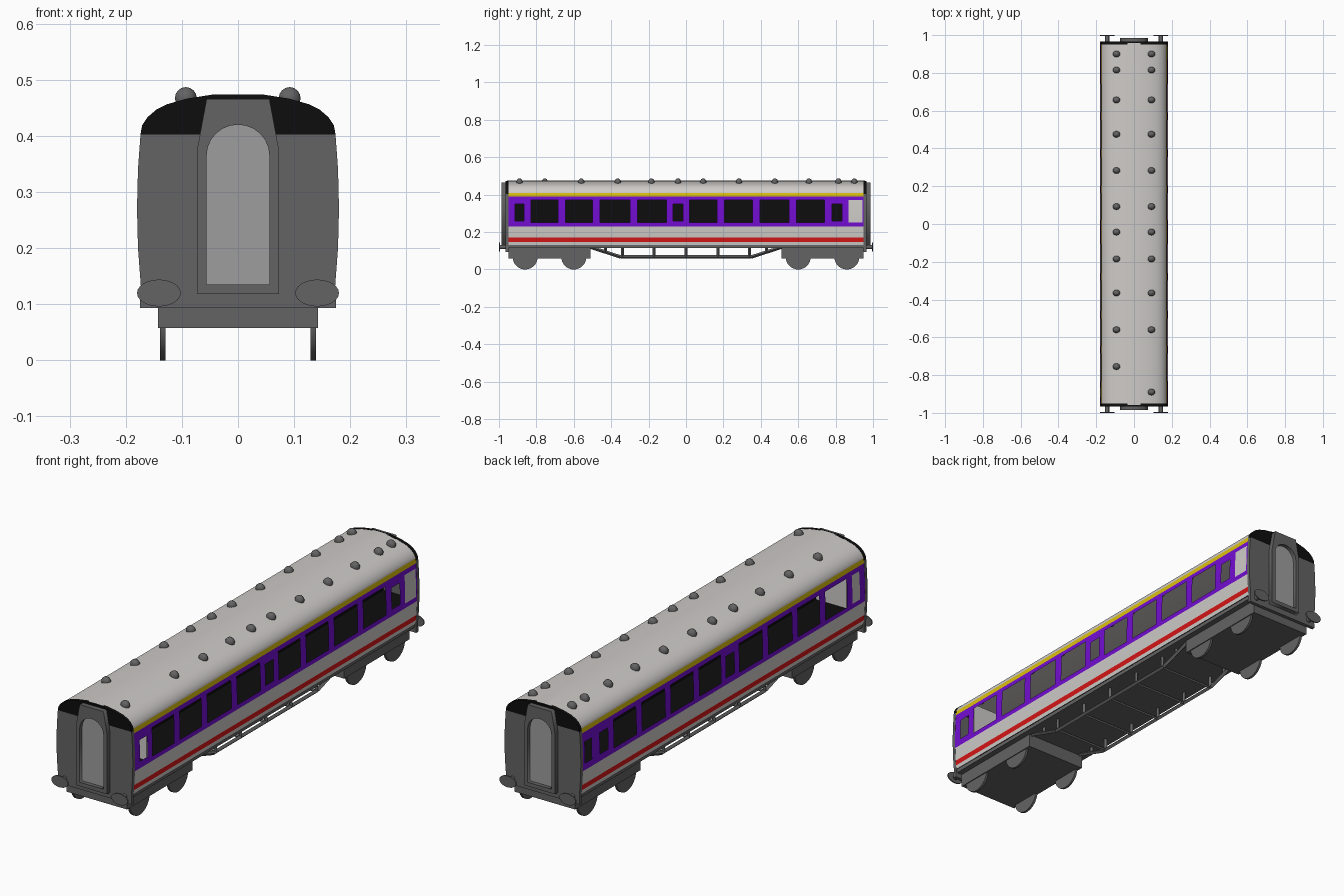
import bpy, bmesh, math
from mathutils import Vector

if "Cube" in bpy.data.objects:
    bpy.data.objects.remove(bpy.data.objects["Cube"])


def mat(name, r, g, b):
    m = bpy.data.materials.new(name)
    m.diffuse_color = (r, g, b, 1)
    m.use_nodes = True
    m.node_tree.nodes["Principled BSDF"].inputs["Base Color"].default_value = m.diffuse_color
    return m


LIGHT = mat("light_grey", .62, .60, .58)
GREY = mat("dark_grey", .125, .125, .125)
DOOR = mat("mid_grey", .34, .34, .34)
BLACK = mat("black", .004, .004, .004)
PURPLE = mat("purple", .17, .004, .64)
RED = mat("red", .68, .008, .008)
YELLOW = mat("yellow", .72, .53, .004)


def finish(name, bm, mats, smooth=False):
    me = bpy.data.meshes.new(name)
    bm.to_mesh(me)
    bm.free()
    ob = bpy.data.objects.new(name, me)
    bpy.context.collection.objects.link(ob)
    for m in mats:
        me.materials.append(m)
    if smooth:
        bpy.ops.object.select_all(action='DESELECT')
        ob.select_set(True)
        bpy.context.view_layer.objects.active = ob
        bpy.ops.object.shade_smooth_by_angle(angle=math.radians(35))
    return ob


def box(name, lo, hi, m):
    bm = bmesh.new()
    bmesh.ops.create_cube(bm, size=1)
    for v in bm.verts:
        v.co = [lo[i] if v.co[i] < 0 else hi[i] for i in range(3)]
    return finish(name, bm, [m])


def rod(name, a, b, m, r, sides=4):
    a, b = Vector(a), Vector(b)
    bm = bmesh.new()
    bmesh.ops.create_cone(bm, cap_ends=True, segments=sides, radius1=r, radius2=r, depth=(b - a).length)
    ob = finish(name, bm, [m], sides > 8)
    ob.location = (a + b) / 2
    ob.rotation_euler = (b - a).to_track_quat('Z', 'Y').to_euler()
    return ob


def outline(name, loops, y0, y1, m):
    """Filled x-z outline (inner loops become holes) given depth along y."""
    cu = bpy.data.curves.new(name, 'CURVE')
    cu.dimensions, cu.fill_mode, cu.extrude = '2D', 'BOTH', abs(y1 - y0) / 2
    for pts in loops:
        s = cu.splines.new('POLY')
        s.points.add(len(pts) - 1)
        for p, (x, z) in zip(s.points, pts):
            p.co = (x, z, 0, 1)
        s.use_cyclic_u = True
    cu.materials.append(m)
    ob = bpy.data.objects.new(name, cu)
    bpy.context.collection.objects.link(ob)
    ob.location.y = (y0 + y1) / 2
    ob.rotation_euler.x = math.pi / 2
    bpy.ops.object.select_all(action='DESELECT')
    ob.select_set(True)
    bpy.context.view_layer.objects.active = ob
    bpy.ops.object.convert(target='MESH')


# Body shell: bowed sides and arched roof, with window openings
def side_x(z):
    return .172 + .007 * (1 - ((z - .27) / .14) ** 2)


ROOF = [(.170, .418), (.160, .433), (.145, .446), (.125, .456), (.09, .466), (.045, .473), (0, .475)]
PROFILE = [(side_x(z), z) for z in (.13, .148, .17, .20, .23, .25, .26, .31, .35, .37, .39, .41)] + ROOF
BIG = [(-.83, -.685), (-.645, -.50), (-.46, -.30), (-.26, -.105),
       (.02, .165), (.205, .355), (.395, .55), (.59, .74)]
SMALL = {1: [(-.915, -.865), (-.07, -.015), (.78, .835)],
         -1: [(-.07, -.015), (.78, .835), (.89, .935)]}
PANEL = {1: (.87, .943), -1: (-.915, -.865)}

bm = bmesh.new()
for s in (1, -1):
    spans = BIG + SMALL[s] + [PANEL[s]]
    ys = sorted({v for sp in spans for v in sp} | {-.957, .957})
    for y0, y1 in zip(ys, ys[1:]):
        yc = (y0 + y1) / 2
        for (xa, za), (xb, zb) in zip(PROFILE, PROFILE[1:]):
            zc = (za + zb) / 2
            big = any(a < yc < b for a, b in BIG) and .25 < zc < .37
            small = any(a < yc < b for a, b in SMALL[s]) and .26 < zc < .35
            if big or small:
                continue
            pts = [(s * xa, y0, za), (s * xa, y1, za), (s * xb, y1, zb), (s * xb, y0, zb)]
            f = bm.faces.new([bm.verts.new(p) for p in (pts if s > 0 else pts[::-1])])
            panel = PANEL[s][0] < yc < PANEL[s][1] and .25 < zc < .37
            if .148 < zc < .17:
                f.material_index = 2
            elif .39 < zc < .41:
                f.material_index = 3
            elif .23 < zc < .39 and not panel:
                f.material_index = 1
bmesh.ops.remove_doubles(bm, verts=bm.verts, dist=1e-5)
finish("body_shell", bm, [LIGHT, PURPLE, RED, YELLOW], True)

# Dark interior seen through the windows
box("interior_floor", (-.170, -.95, .225), (.170, .95, .235), BLACK)
box("corridor_wall", (-.02, -.95, .235), (.02, .95, .375), BLACK)
box("partition", (-.165, -.85, .235), (.165, -.845, .40), LIGHT)

# Underframe
box("underframe", (-.168, -.955, .115), (.168, .955, .132), GREY)

door_w, spring = .056, .365
arch = [(-door_w, .135), (door_w, .135)] + [
    (door_w * math.cos(t * math.pi / 12), spring + .055 * math.sin(t * math.pi / 12)) for t in range(13)]
frame = [(-.073, .118), (.073, .118), (.073, .375), (.056, .466), (-.056, .466), (-.073, .375)]

for e, end in ((-1, "front"), (1, "back")):
    # End wall in horizontal strips, black above the cantrail
    levels = [(.174, .093)] + [(side_x(z), z) for z in (.13, .2, .27, .34, .402)] + ROOF[:-1]
    bm = bmesh.new()
    rings = [[bm.verts.new((sx * (x + .001), e * y, z + .0005)) for sx, y in
              ((-1, .965), (1, .965), (1, .950), (-1, .950))] for x, z in levels]
    for a, b in zip(rings, rings[1:]):
        for i in range(4):
            j = (i + 1) % 4
            f = bm.faces.new((a[i], a[j], b[j], b[i]))
            f.material_index = int(a[0].co.z > .40)
    bm.faces.new(rings[0])
    bm.faces.new(rings[-1]).material_index = 1
    bmesh.ops.recalc_face_normals(bm, faces=bm.faces)
    finish(end + "_end_wall", bm, [GREY, BLACK])

    # Gangway frame with recessed arched door
    outline(end + "_gangway_frame", [frame, arch], e * .962, e * .986, GREY)
    outline(end + "_gangway_door", [arch], e * .962, e * .969, DOOR)

    # Bogie and wheels
    y0, y1 = sorted((e * .51, e * .95))
    box(end + "_bogie", (-.143, y0, .058), (.143, y1, .122), GREY)
    for s in (-1, 1):
        for y in (.60, .86):
            rod("wheel", (s * .129, e * y, .067), (s * .139, e * y, .067), GREY, .067, 32)
        # Buffers with oval heads
        rod("buffer_stem", (s * .142, e * .95, .12), (s * .142, e * .996, .12), GREY, .011, 12)
        oval = [(s * .141 + .039 * math.cos(t * math.pi / 12), .12 + .024 * math.sin(t * math.pi / 12))
                for t in range(24)]
        outline("buffer_head", [oval], e * .994, e * 1.0, GREY)

# Truss rods between the bogies
path = [(-.52, .122), (-.35, .067), (.35, .067), (.52, .122)]
for s in (-1, 1):
    for (ya, za), (yb, zb) in zip(path, path[1:]):
        rod("truss_rod", (s * .13, ya, za), (s * .13, yb, zb), GREY, .009)
    for y in (-.43, -.34, -.17, 0, .17, .34, .43):
        zb = .067 if abs(y) < .36 else .093
        rod("truss_post", (s * .13, y, zb), (s * .13, y, .12), GREY, .008)
for y in (-.34, -.17, 0, .17, .34):
    rod("truss_cross_bar", (-.13, y, .067), (.13, y, .067), GREY, .006)

# Roof ventilators
common = [.90, .815, .657, .475, .283, .092, -.043, -.185, -.365, -.56]
for x, ys in ((-.093, common + [-.755]), (.092, common + [-.89])):
    for y in ys:
        bm = bmesh.new()
        bmesh.ops.create_uvsphere(bm, u_segments=14, v_segments=8, radius=.02)
        for v in bm.verts:
            v.co.y *= .85
        finish("roof_vent", bm, [GREY], True).location = (x, y, .467)
